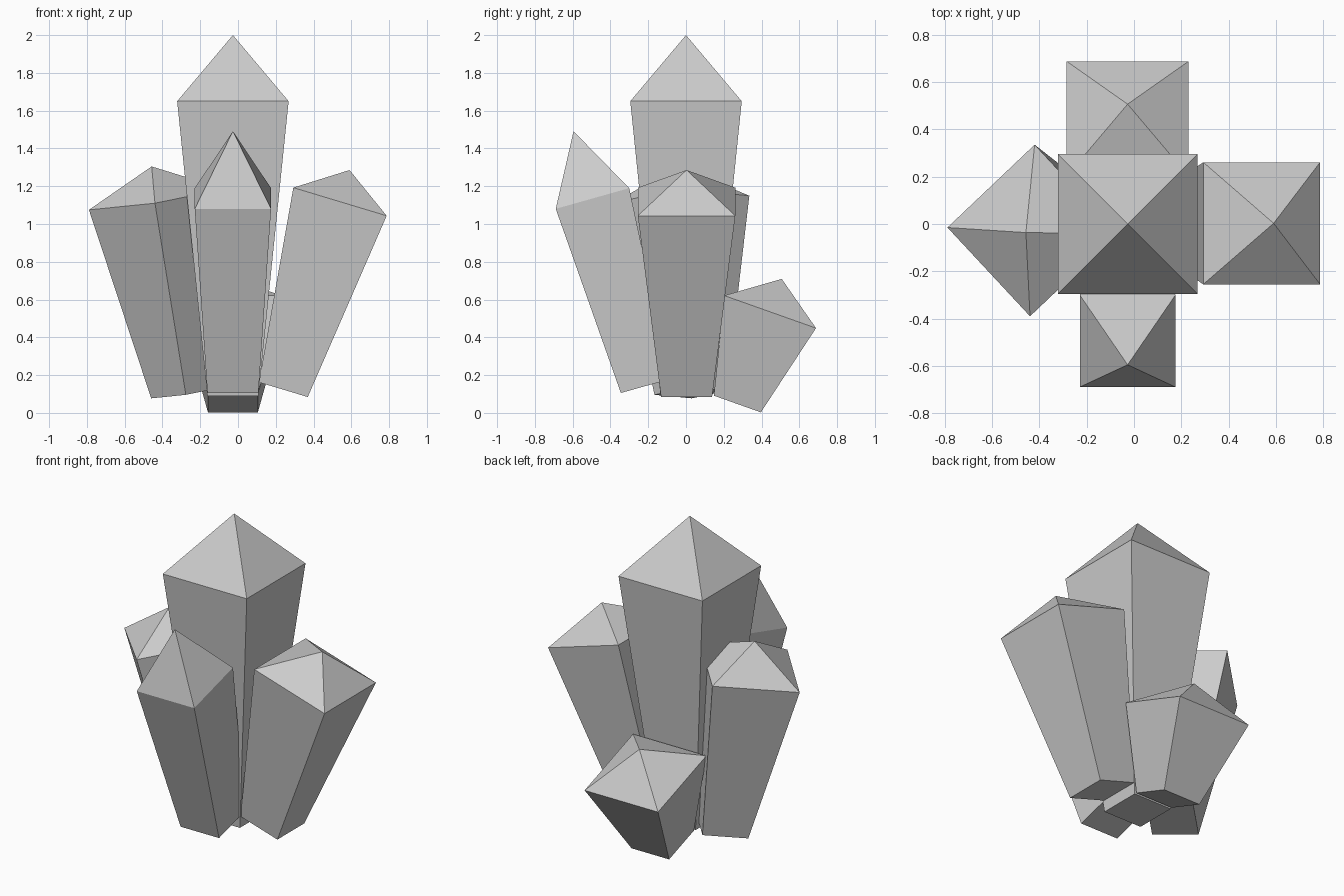
import bpy
import bmesh
from mathutils import Vector

if "Cube" in bpy.data.objects:
    bpy.data.objects.remove(bpy.data.objects["Cube"])


def crystal(name, base, shoulder, r_base, r_top, tip, side=(1, 0, 0)):
    """Square tapered shaft from base to shoulder centre, capped by a pyramid tip."""
    base, shoulder = Vector(base), Vector(shoulder)
    axis = (shoulder - base).normalized()
    u = Vector(side)
    u = (u - axis * u.dot(axis)).normalized()
    v = axis.cross(u)
    bm = bmesh.new()

    def ring(c, r):
        return [bm.verts.new(c + (u * a + v * b) * r)
                for a, b in ((-1, -1), (1, -1), (1, 1), (-1, 1))]

    low, high = ring(base, r_base), ring(shoulder, r_top)
    apex = bm.verts.new(shoulder + axis * tip)
    bm.faces.new(low[::-1])
    for i in range(4):
        j = (i + 1) % 4
        bm.faces.new((low[i], low[j], high[j], high[i]))
        bm.faces.new((high[i], high[j], apex))
    bmesh.ops.recalc_face_normals(bm, faces=bm.faces)
    mesh = bpy.data.meshes.new(name)
    bm.to_mesh(mesh)
    bm.free()
    obj = bpy.data.objects.new(name, mesh)
    bpy.context.collection.objects.link(obj)
    return obj


# Tall upright crystal in the middle
crystal("main_crystal", (-0.027, 0, 0.09), (-0.027, 0, 1.65), 0.135, 0.295, 0.35)
# Slender crystal leaning to the front
crystal("front_crystal", (-0.027, -0.215, 0.142), (-0.027, -0.495, 1.135), 0.135, 0.202, 0.37)
# Wide crystal leaning to the right
crystal("right_crystal", (0.24, 0.003, 0.123), (0.54, 0.003, 1.118), 0.135, 0.258, 0.175)
# Short crystal leaning to the back
crystal("back_crystal", (-0.027, 0.272, 0.047), (-0.027, 0.445, 0.535), 0.132, 0.258, 0.185)
# Crystal leaning to the left, turned about its own axis
crystal("left_crystal", (-0.271, 0.024, 0.106), (-0.43, -0.0275, 1.13), 0.135, 0.257, 0.177,
        side=(0.35, -0.375, 0.03))
